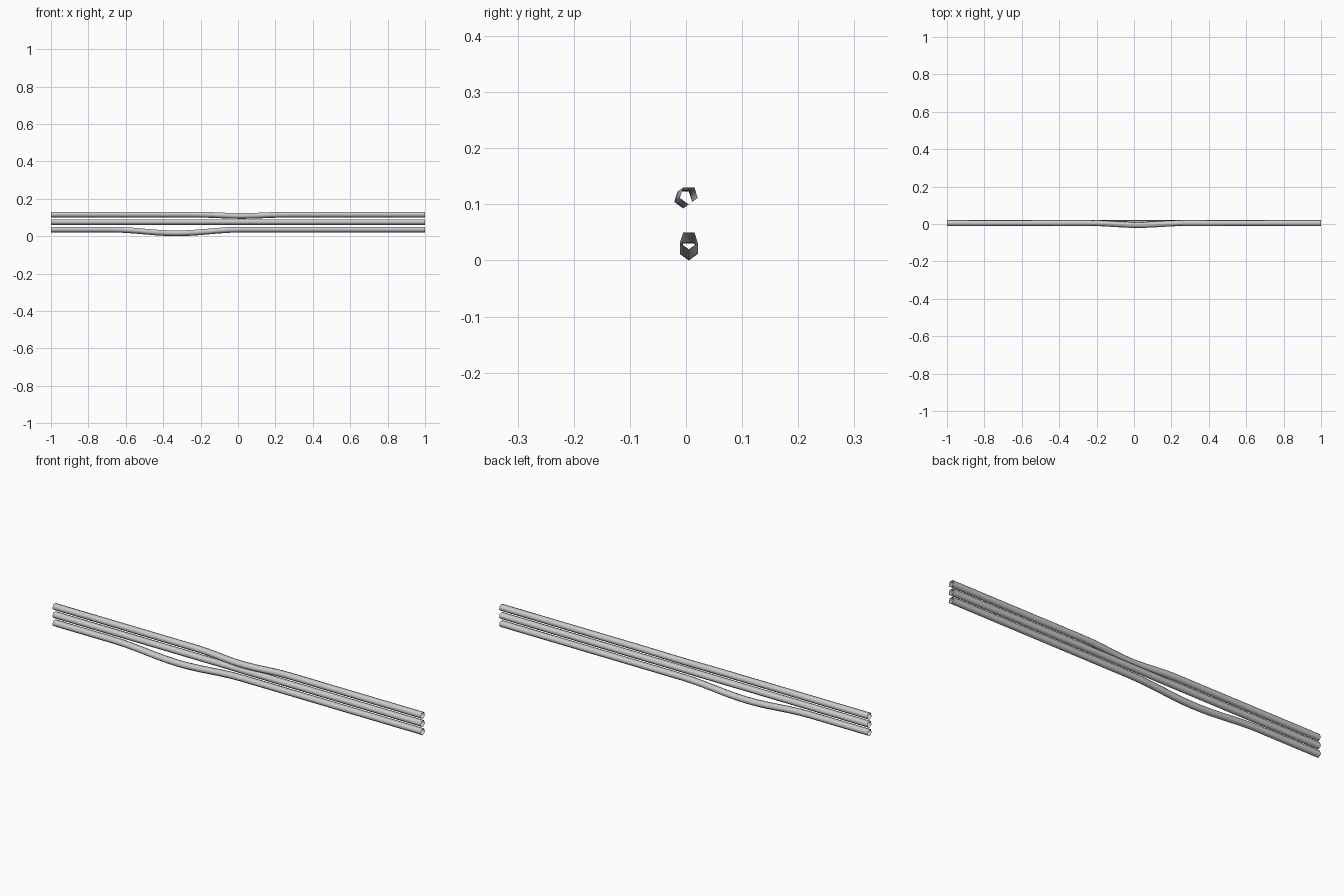
import bpy, bmesh, math

if "Cube" in bpy.data.objects:
    bpy.data.objects.remove(bpy.data.objects["Cube"])

R = 0.0168      # cable radius
SIDES = 5
CY = 0.005      # resting line of the cables in y


def bump(x, mid, half):
    t = (x - mid) / half
    return 0.5 + 0.5 * math.cos(math.pi * t) if abs(t) < 1 else 0.0


def cable(name, z, mid=0.0, half=0.0, dy=0.0, dz=0.0):
    """Open five-sided tube along x with one soft sag."""
    xs = [-1.0]
    if half:
        xs += [mid - half + 2 * half * i / 12 for i in range(13)]
    xs.append(1.0)
    bm = bmesh.new()
    rings = []
    for x in xs:
        b = bump(x, mid, half) if half else 0.0
        ring = []
        for k in range(SIDES):
            a = -math.pi / 2 + 2 * math.pi * k / SIDES
            ring.append(bm.verts.new((x, CY + dy * b + R * math.cos(a),
                                      z + dz * b + R * math.sin(a))))
        rings.append(ring)
    for p, q in zip(rings, rings[1:]):
        for k in range(SIDES):
            n = (k + 1) % SIDES
            f = bm.faces.new((p[k], p[n], q[n], q[k]))
            f.smooth = True
            f.normal_update()
            c = f.calc_center_median()
            axis = sum((v.co for v in p + q), start=c * 0) / (2 * SIDES)
            if f.normal.dot(c - axis) < 0:
                f.normal_flip()
    me = bpy.data.meshes.new(name)
    bm.to_mesh(me)
    bm.free()
    bpy.context.collection.objects.link(bpy.data.objects.new(name, me))


# Lower cable hangs down, middle is straight, upper bows forward
cable("lower_cable", 0.0366, mid=-0.33, half=0.35, dz=-0.0198)
cable("middle_cable", 0.0766)
cable("upper_cable", 0.1166, mid=0.02, half=0.25, dy=-0.010, dz=-0.007)
